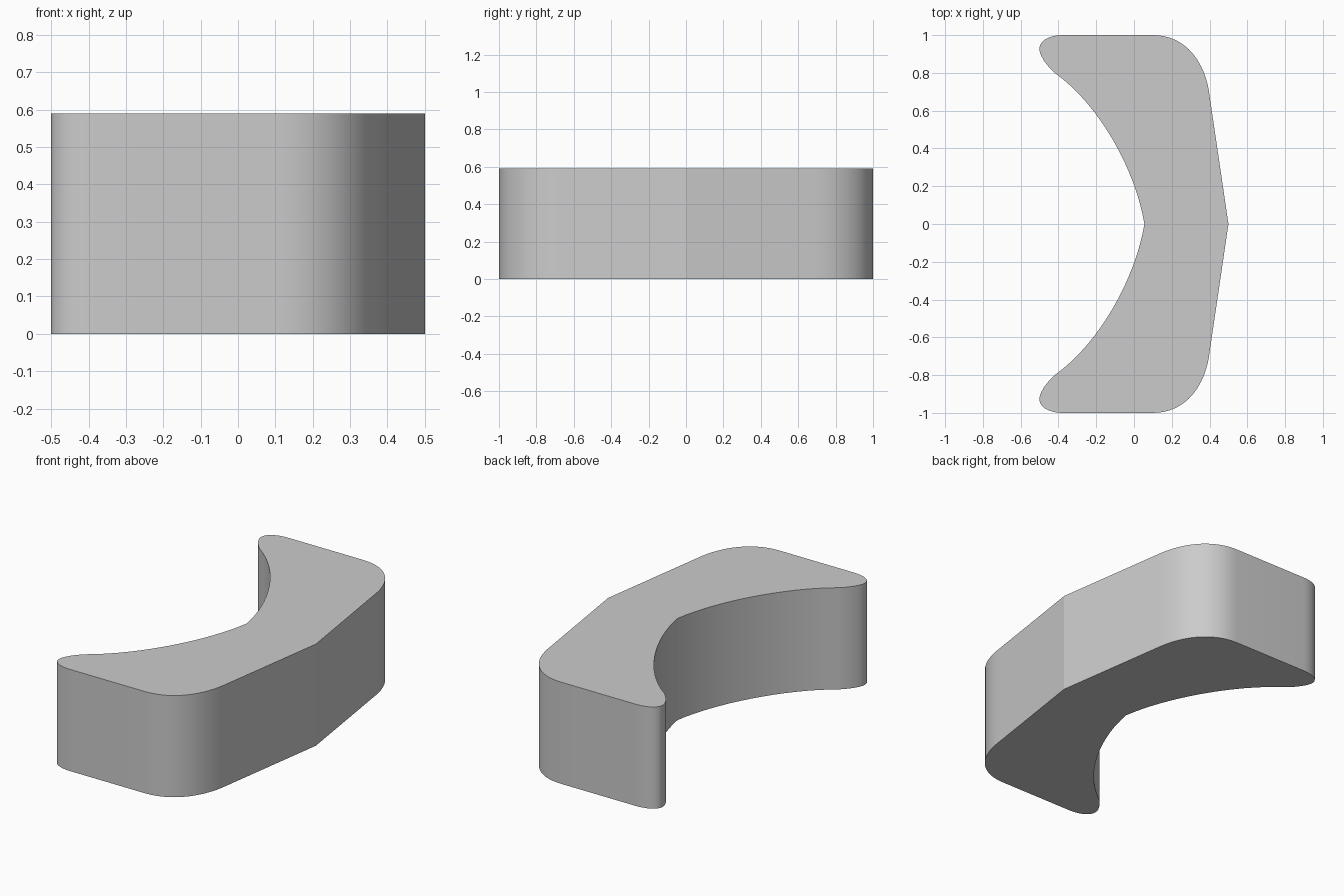
import bpy, bmesh, math
from mathutils import Vector
from mathutils.geometry import interpolate_bezier

if "Cube" in bpy.data.objects:
    bpy.data.objects.remove(bpy.data.objects["Cube"])

HEIGHT = 0.59
STEPS = 16

# Half outline (+y side): start point, then straight runs (1 point)
# or curves (handle, handle, end)
START = (0.5, 0.0)
SEGMENTS = [
    [(0.4, 0.68)],                                     # outer flank
    [(0.38, 0.85), (0.28, 1.0), (0.1, 1.0)],           # big rounded corner
    [(-0.37, 1.0)],                                    # flat end
    [(-0.46, 1.0), (-0.505, 0.965), (-0.5, 0.92)],     # tip rounding
    [(-0.497, 0.885), (-0.455, 0.83), (-0.42, 0.80)],  # tip underside
    [(-0.18, 0.63), (0.01, 0.28), (0.055, 0.0)],       # concave inner arc
]


def half_outline():
    pts = [Vector(START)]
    for seg in SEGMENTS:
        if len(seg) == 1:
            pts.append(Vector(seg[0]))
        else:
            h1, h2, end = (Vector(p) for p in seg)
            pts += interpolate_bezier(pts[-1], h1, h2, end, STEPS + 1)[1:]
    return [(p[0], p[1]) for p in pts]


# Mirror the half outline across y = 0 (shared end points are kept once)
half = half_outline()
outline = half + [(x, -y) for x, y in reversed(half[1:-1])]

# Extrude the crescent profile upward
bm = bmesh.new()
base = bm.faces.new([bm.verts.new((x, y, 0)) for x, y in outline])
top = bmesh.ops.extrude_face_region(bm, geom=[base], use_keep_orig=True)
bmesh.ops.translate(bm, vec=(0, 0, HEIGHT),
                    verts=[v for v in top["geom"] if isinstance(v, bmesh.types.BMVert)])
bmesh.ops.recalc_face_normals(bm, faces=bm.faces)
mesh = bpy.data.meshes.new("crescent_block")
bm.to_mesh(mesh)
bm.free()

block = bpy.data.objects.new("crescent_block", mesh)
bpy.context.collection.objects.link(block)
bpy.context.view_layer.objects.active = block
block.select_set(True)
bpy.ops.object.shade_smooth_by_angle(angle=math.radians(15))
